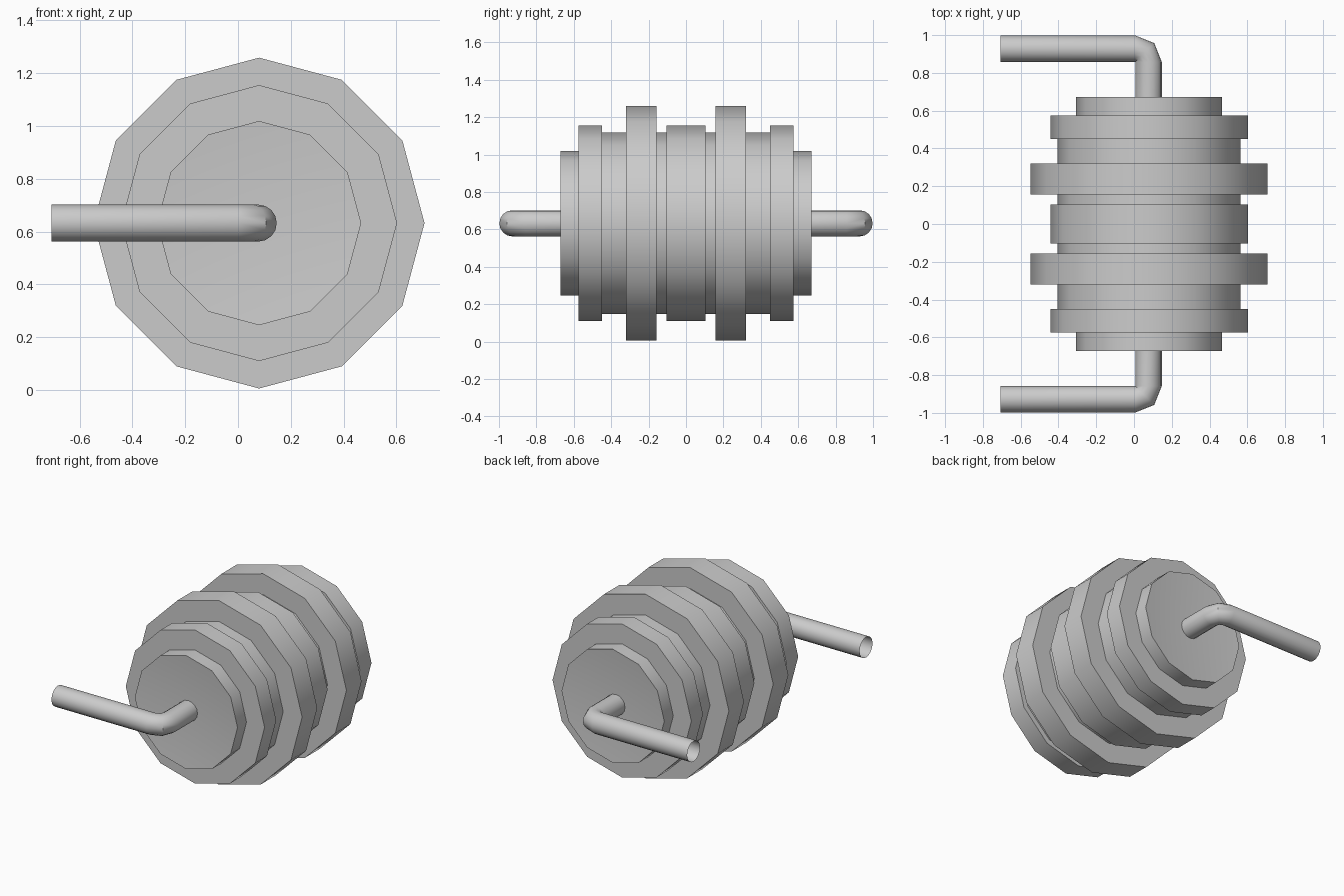
import bpy, bmesh, math
from mathutils import Vector

if "Cube" in bpy.data.objects:
    bpy.data.objects.remove(bpy.data.objects["Cube"])

CX, CZ = 0.08, 0.632   # body axis runs along y through this point

grey = bpy.data.materials.new("light grey")
grey.diffuse_color = (0.6, 0.6, 0.6, 1)
grey.use_nodes = True
grey.node_tree.nodes["Principled BSDF"].inputs["Base Color"].default_value = grey.diffuse_color


def finish(bm, name):
    bmesh.ops.recalc_face_normals(bm, faces=bm.faces)
    me = bpy.data.meshes.new(name)
    bm.to_mesh(me)
    bm.free()
    ob = bpy.data.objects.new(name, me)
    bpy.context.collection.objects.link(ob)
    me.materials.append(grey)
    bpy.ops.object.select_all(action='DESELECT')
    ob.select_set(True)
    bpy.context.view_layer.objects.active = ob
    bpy.ops.object.shade_smooth_by_angle(angle=math.radians(40))
    return ob


def skin(bm, rings):
    # bridge successive vertex rings with quads
    n = len(rings[0])
    for a, b in zip(rings, rings[1:]):
        for i in range(n):
            j = (i + 1) % n
            bm.faces.new((a[i], a[j], b[j], b[i]))


# Ribbed body: twelve-sided lathe of a stepped profile (radius, y), mirrored in y
half = [(0.387, 0.672), (0.387, 0.575), (0.523, 0.575), (0.523, 0.45),
        (0.485, 0.45), (0.485, 0.32), (0.627, 0.32), (0.627, 0.157),
        (0.485, 0.157), (0.485, 0.103), (0.523, 0.103)]
profile = half + [(r, -y) for r, y in reversed(half)]
bm = bmesh.new()
rings = []
for r, y in profile:
    rings.append([bm.verts.new((CX + r * math.sin(k * math.pi / 6), y,
                                CZ + r * math.cos(k * math.pi / 6))) for k in range(12)])
skin(bm, rings)
# slightly dished ends
for ring, y in ((rings[0], 0.64), (rings[-1], -0.64)):
    c = bm.verts.new((CX, y, CZ))
    for i in range(12):
        bm.faces.new((ring[i], ring[(i + 1) % 12], c))
finish(bm, "ribbed_body")


# Bent lead wires: open tubes swept from the body end and turned towards -x
def lead(name, side):
    R, N = 0.07, 16
    px, py = 0.007, 0.858            # bend pivot
    path = [((CX - 0.003, 0.63), 0), ((CX - 0.003, py), 0)]
    path.append(((px + R * 0.72, py + R * 0.72), math.pi / 4))
    path += [((px, py + R), math.pi / 2), ((-0.707, py + R), math.pi / 2)]
    bm = bmesh.new()
    rings = []
    for (x, y), a in path:
        out = Vector((math.cos(a), math.sin(a), 0))   # outward side of the bend
        ring = []
        for k in range(N):
            t = 2 * math.pi * k / N
            p = Vector((x, y, CZ)) + out * R * math.cos(t) + Vector((0, 0, R * math.sin(t)))
            ring.append(bm.verts.new((p.x, p.y * side, p.z)))
        rings.append(ring)
    skin(bm, rings)
    return finish(bm, name)


lead("front_lead", -1)
lead("back_lead", 1)
